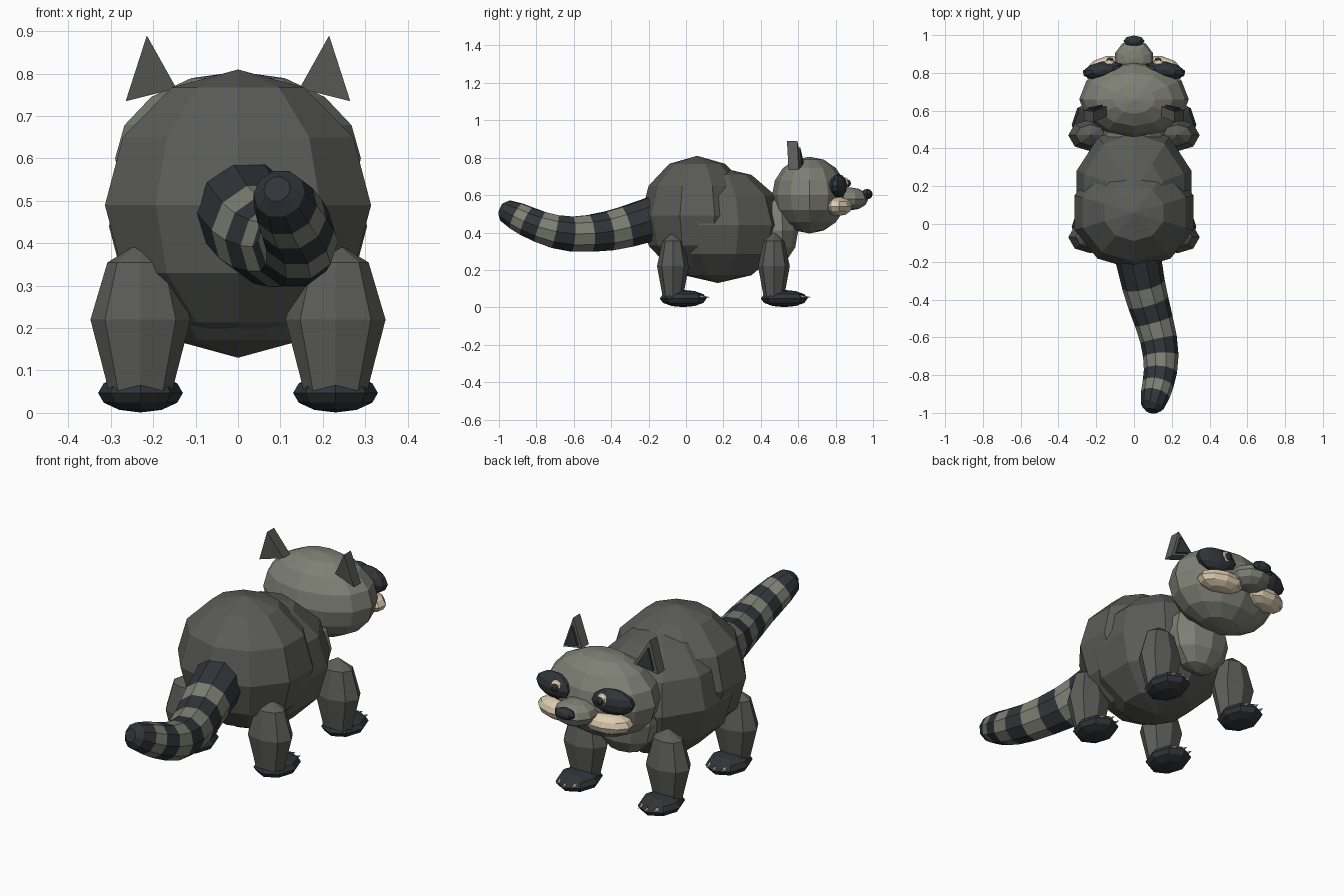
import bpy, bmesh, math
from mathutils import Vector, Matrix

if "Cube" in bpy.data.objects:
    bpy.data.objects.remove(bpy.data.objects["Cube"])


def mat(name, rgb):
    m = bpy.data.materials.new(name)
    m.diffuse_color = (*rgb, 1)
    m.use_nodes = True
    m.node_tree.nodes["Principled BSDF"].inputs["Base Color"].default_value = m.diffuse_color
    return m


FUR = mat("dark_fur", (0.105, 0.108, 0.098))
LIGHT = mat("light_fur", (0.21, 0.215, 0.175))
BLACK = mat("black_fur", (0.03, 0.036, 0.042))
CREAM = mat("cream", (0.72, 0.60, 0.43))


def finish(name, bm, *mats):
    bmesh.ops.recalc_face_normals(bm, faces=bm.faces)
    me = bpy.data.meshes.new(name)
    bm.to_mesh(me)
    bm.free()
    for m in mats:
        me.materials.append(m)
    ob = bpy.data.objects.new(name, me)
    bpy.context.collection.objects.link(ob)
    return ob


def ball(name, c, r, m, seg=10, rings=6, turn=0.0):
    """Faceted ellipsoid, turned about z by turn degrees."""
    bm = bmesh.new()
    bmesh.ops.create_uvsphere(bm, u_segments=seg, v_segments=rings, radius=1)
    bm.transform(Matrix.Translation(c) @ Matrix.Rotation(math.radians(turn), 4, 'Z')
                 @ Matrix.Diagonal((*r, 1)))
    return finish(name, bm, m)


def loft(name, rings, mats, slots):
    """Skin a list of vertex rings, capping both ends."""
    bm = bmesh.new()
    vs = [[bm.verts.new(p) for p in ring] for ring in rings]
    n = len(vs[0])
    for k, (a, b) in enumerate(zip(vs, vs[1:])):
        for i in range(n):
            f = bm.faces.new((a[i], a[(i + 1) % n], b[(i + 1) % n], b[i]))
            f.material_index = slots[k]
    bm.faces.new(vs[0])
    bm.faces.new(vs[-1]).material_index = slots[-1]
    return finish(name, bm, *mats)


# Torso and head
ball("body", (0, 0.17, 0.44), (0.32, 0.36, 0.31), FUR)
ball("haunch", (0, 0.06, 0.49), (0.33, 0.30, 0.32), FUR, turn=0)
ball("chest", (0, 0.48, 0.41), (0.17, 0.12, 0.18), LIGHT)
ball("head", (0, 0.66, 0.60), (0.29, 0.20, 0.205), LIGHT, seg=12, rings=8)
ball("muzzle", (0, 0.875, 0.58), (0.105, 0.10, 0.062), LIGHT)
ball("nose", (0, 0.968, 0.605), (0.056, 0.03, 0.028), BLACK, seg=8)

for s, side in ((-1, "left"), (1, "right")):
    # Face markings and eyes
    ball(f"eye_patch_{side}", (s * 0.165, 0.815, 0.65), (0.11, 0.045, 0.062), BLACK, turn=-s * 10)
    ball(f"cheek_{side}", (s * 0.135, 0.815, 0.54), (0.125, 0.075, 0.052), CREAM, turn=-s * 10)
    ball(f"eye_{side}", (s * 0.13, 0.85, 0.665), (0.03, 0.022, 0.03), CREAM, seg=8)
    ball(f"pupil_{side}", (s * 0.127, 0.865, 0.663), (0.02, 0.017, 0.02), BLACK, seg=8)

    # Ears: triangular prisms with a smaller dark inset
    tri = ((0.215, 0.89), (0.145, 0.765), (0.265, 0.735))
    mid = Vector((0.21, 0.785))
    for part, k, y0, y1, m in (("ear", 1, 0.545, 0.60, FUR), ("inner_ear", 0.66, 0.58, 0.612, BLACK)):
        rings = []
        for y in (y0, y1):
            pts = [mid + (Vector(p) - mid) * k for p in tri]
            # base flares forward, outer corner swept back
            rings.append([(s * p.x, y + (0.87 - p.y) * 0.12 - (p.x - 0.2) * 0.2, p.y) for p in pts])
        loft(f"{part}_{side}", rings, [m], [0])

    # Legs, paws and claws
    for end, y in (("back", -0.07), ("front", 0.47)):
        prof = ((0.05, 0.075), (0.08, 0.082), (0.22, 0.118), (0.355, 0.078), (0.40, 0.004))
        rings = [[(s * 0.23 + r * math.cos(i * math.pi / 4),
                   y + 0.72 * r * math.sin(i * math.pi / 4), z) for i in range(8)]
                 for z, r in prof]
        loft(f"{end}_leg_{side}", rings, [FUR], [0] * 4)
        ball(f"{end}_paw_{side}", (s * 0.23, y + 0.055, 0.047), (0.10, 0.125, 0.046), BLACK, seg=8)
        for j in (-1, 0, 1):
            bm = bmesh.new()
            bmesh.ops.create_cone(bm, cap_ends=True, segments=5, radius1=0.011, radius2=0.001, depth=0.04)
            bm.transform(Matrix.Translation((s * 0.23 + j * 0.042, y + 0.175 - 0.016 * abs(j), 0.056))
                         @ Matrix.Rotation(math.radians(-95), 4, 'X'))
            finish(f"{end}_claw_{side}_{j + 2}", bm, CREAM)

# Striped tail: centre x, y, z and radius at each stripe boundary
path = [(0.02, -0.17, 0.475, 0.122), (0.05, -0.32, 0.43, 0.115), (0.075, -0.415, 0.408, 0.11),
        (0.105, -0.515, 0.395, 0.103), (0.13, -0.61, 0.392, 0.098), (0.142, -0.70, 0.405, 0.094),
        (0.14, -0.78, 0.43, 0.088), (0.127, -0.85, 0.46, 0.083), (0.112, -0.905, 0.488, 0.077),
        (0.097, -0.965, 0.517, 0.062), (0.092, -0.99, 0.528, 0.032)]
rings = []
for i, p in enumerate(path):
    c = Vector(p[:3])
    t = (Vector(path[min(i + 1, len(path) - 1)][:3]) - Vector(path[max(i - 1, 0)][:3])).normalized()
    u = t.cross(Vector((0, 0, 1))).normalized()
    w = u.cross(t)
    rings.append([c + p[3] * (u * math.cos(a * math.pi / 5) + w * math.sin(a * math.pi / 5))
                  for a in range(10)])
loft("tail", rings, [BLACK, LIGHT], [0, 1, 0, 1, 0, 1, 0, 1, 0, 0])
